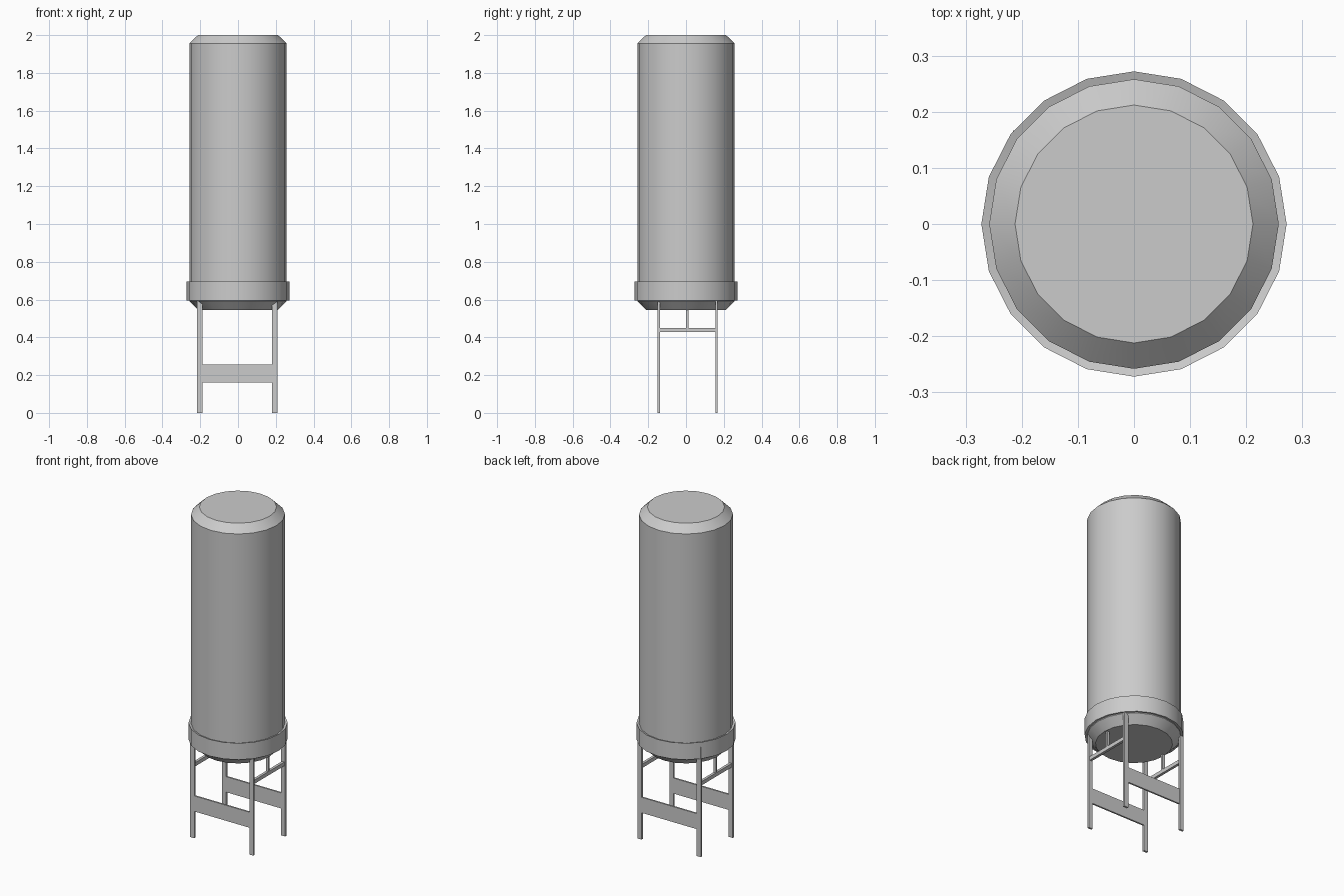
import bpy, bmesh, math

if "Cube" in bpy.data.objects:
    bpy.data.objects.remove(bpy.data.objects["Cube"])

SIDES = 20


def finish(bm, name):
    bmesh.ops.recalc_face_normals(bm, faces=bm.faces[:])
    mesh = bpy.data.meshes.new(name)
    bm.to_mesh(mesh)
    bm.free()
    obj = bpy.data.objects.new(name, mesh)
    bpy.context.collection.objects.link(obj)
    return obj


def lathe(name, profile, closed=False):
    """Revolve (radius, z) points; open profiles get end caps."""
    bm = bmesh.new()
    rings = []
    for r, z in profile:
        rings.append([bm.verts.new((r * math.cos(2 * math.pi * i / SIDES),
                                    r * math.sin(2 * math.pi * i / SIDES), z))
                      for i in range(SIDES)])
    pairs = list(zip(rings, rings[1:]))
    if closed:
        pairs.append((rings[-1], rings[0]))
    else:
        bm.faces.new(rings[0])
        bm.faces.new(rings[-1])
    for a, b in pairs:
        for i in range(SIDES):
            j = (i + 1) % SIDES
            bm.faces.new((a[i], a[j], b[j], b[i]))
    obj = finish(bm, name)
    bpy.ops.object.select_all(action='DESELECT')
    obj.select_set(True)
    bpy.context.view_layer.objects.active = obj
    bpy.ops.object.shade_smooth_by_angle(angle=math.radians(30))
    return obj


def box(name, x, y, z):
    """Box from (min, max) ranges."""
    bm = bmesh.new()
    bmesh.ops.create_cube(bm, size=1)
    for v in bm.verts:
        v.co = [r[0] if c < 0 else r[1] for c, r in zip(v.co, (x, y, z))]
    return finish(bm, name)


# Tank with chamfered ends, and the band around its base
lathe("tank", [(0.212, 0.545), (0.258, 0.592), (0.258, 1.956), (0.212, 2.0)])
lathe("base_band", [(0.257, 0.597), (0.272, 0.595), (0.272, 0.695), (0.257, 0.69)],
      closed=True)

# Four flat legs
leg_x = {"left": (-0.216, -0.188), "right": (0.181, 0.208)}
leg_y = {"front": (-0.15, -0.138), "back": (0.155, 0.167)}
for side, x in leg_x.items():
    for end, y in leg_y.items():
        box(f"{end}_{side}_leg", x, y, (0, 0.665))

# Wide plates joining the legs at front and back
for end, (y0, y1) in leg_y.items():
    box(f"{end}_plate", (-0.19, 0.183), (y0 + 0.001, y1 - 0.001), (0.162, 0.256))

# Side crossbars with a short post up to the tank
for side, (x0, x1) in leg_x.items():
    mid = (x0 + x1) / 2
    box(f"{side}_crossbar", (mid - 0.008, mid + 0.008), (-0.14, 0.157), (0.427, 0.45))
    box(f"{side}_post", (mid - 0.008, mid + 0.008), (0.001, 0.014), (0.448, 0.6))
